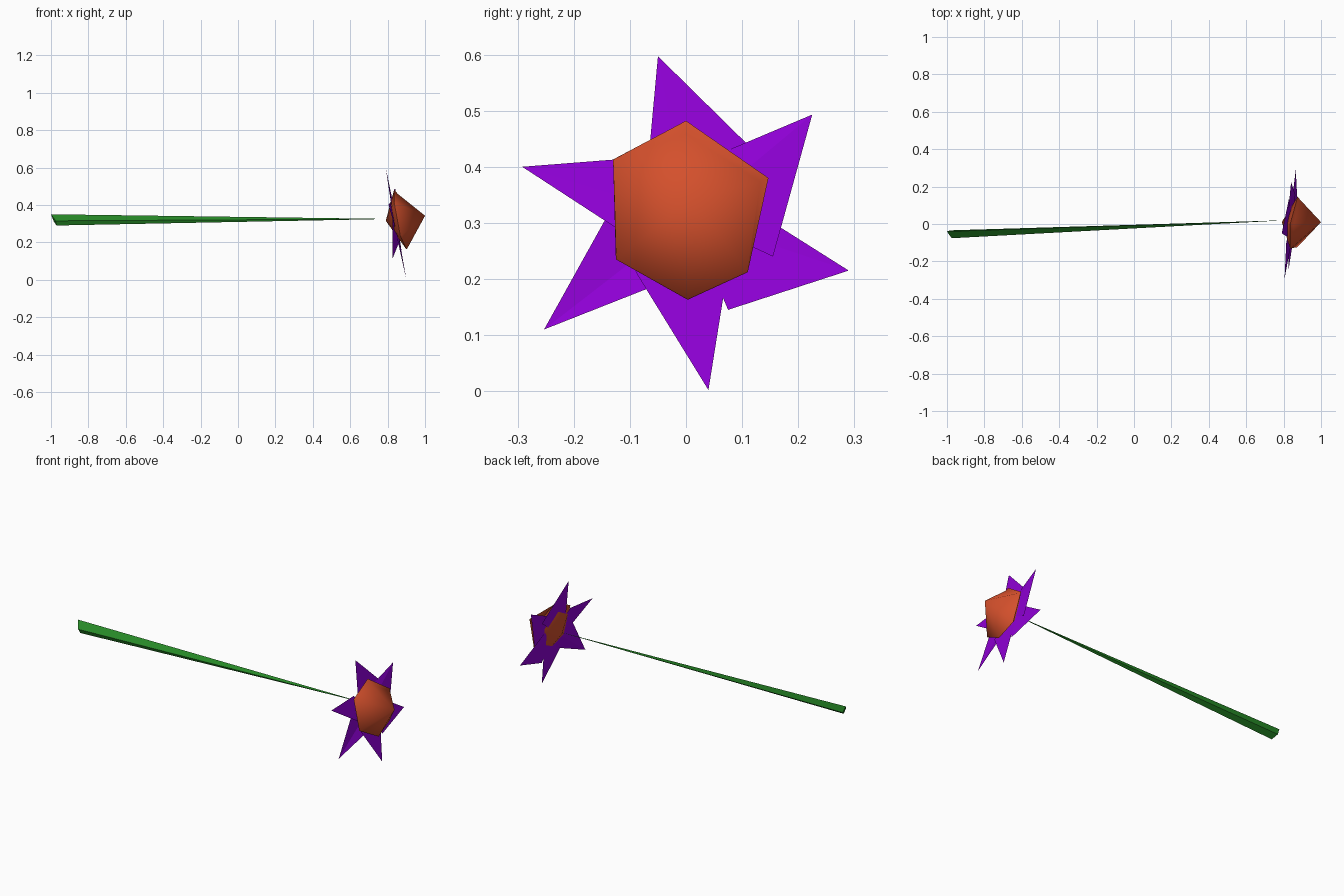
import bpy


def material(name, color):
    m = bpy.data.materials.new(name)
    m.diffuse_color = (*color, 1)
    return m


def build(name, verts, faces, mat, smooth=False):
    me = bpy.data.meshes.new(name)
    me.from_pydata(verts, [], faces)
    ob = bpy.data.objects.new(name, me)
    bpy.context.collection.objects.link(ob)
    me.materials.append(mat)
    if smooth:
        bpy.ops.object.select_all(action='DESELECT')
        bpy.context.view_layer.objects.active = ob
        ob.select_set(True)
        bpy.ops.object.shade_smooth_by_angle(angle=1.1)
    return ob


green = material("green", (0.02, 0.25, 0.02))
purple = material("purple", (0.28, 0.0, 0.68))
orange = material("orange", (0.66, 0.08, 0.025))

# Stem: four-sided, tapering from the cut end to the flower
base = [(-1, -0.04, 0.35), (-0.975, -0.076, 0.315),
        (-0.97, -0.064, 0.29), (-0.985, -0.034, 0.312)]
tip = (0.81, 0.02, 0.325)
build("stem", base + [tip],
      [(i, (i + 1) % 4, 4) for i in range(4)] + [(3, 2, 1, 0)], green)

# Flower centre: shallow back cone, narrow rim, pointed front dome
rim = [(0.835, 0, 0.482), (0.835, -0.13, 0.413), (0.868, -0.125, 0.235),
       (0.90, 0.003, 0.163), (0.895, 0.11, 0.212), (0.875, 0.147, 0.38)]
front = [(0.855, 0, 0.458), (0.84, -0.13, 0.412), (0.873, -0.124, 0.236),
         (0.904, 0.003, 0.165), (0.898, 0.109, 0.214), (0.886, 0.132, 0.373)]
faces = []
for i in range(6):
    j = (i + 1) % 6
    faces += [(i, j, j + 6, i + 6), (i + 6, j + 6, 12), (j, i, 13)]
build("flower_centre", rim + front + [(1.0, 0.01, 0.342), (0.79, 0.01, 0.315)],
      faces, orange, True)

# Petals: flat pointed blades, each with a tip and two base corners
petals = [
    ((0.79, -0.05, 0.597), (-0.07, 0.38), (0.14, 0.41)),
    ((0.84, 0.225, 0.493), (0.045, 0.417), (0.155, 0.24)),
    ((0.865, 0.29, 0.215), (0.10, 0.335), (0.075, 0.145)),
    ((0.90, 0.04, 0.002), (0.078, 0.24), (-0.09, 0.213)),
    ((0.825, -0.253, 0.11), (-0.035, 0.196), (-0.125, 0.34)),
    ((0.805, -0.292, 0.40), (-0.10, 0.275), (-0.10, 0.415)),
]


def corner(y, z):
    return (0.84 - 0.19 * (z - 0.31) + 0.06 * y, y, z)


for k, (point, a, b) in enumerate(petals):
    build(f"petal_{k + 1}", [point, corner(*a), corner(0.005, 0.31), corner(*b)],
          [(0, 1, 2), (0, 2, 3)], purple)
